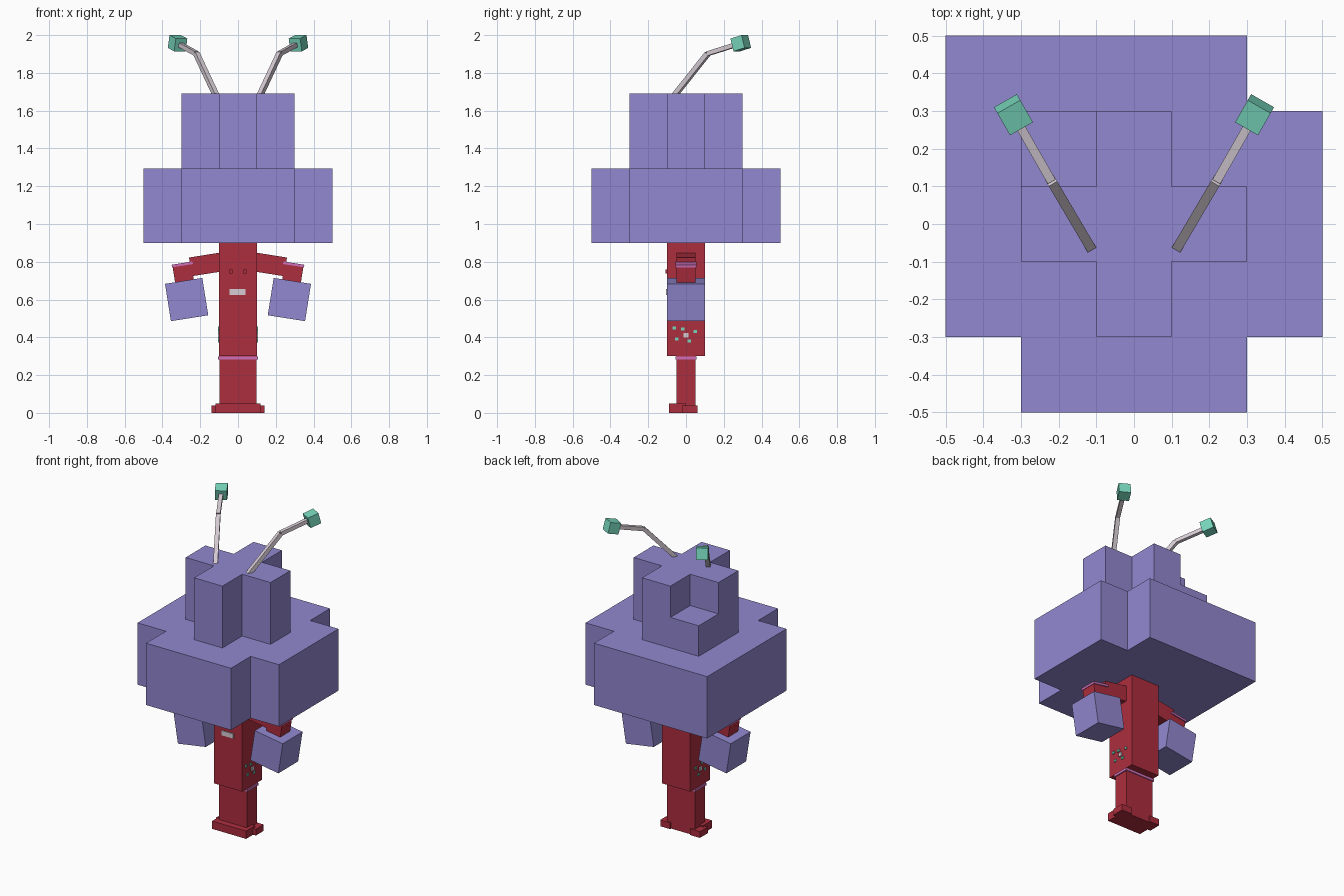
import bpy, bmesh, math
from mathutils import Vector, Matrix

cube = bpy.data.objects.get("Cube")
if cube:
    bpy.data.objects.remove(cube, do_unlink=True)


def material(name, rgb):
    lin = [(c / 255 / 12.92) if c < 11 else ((c / 255 + 0.055) / 1.055) ** 2.4 for c in rgb]
    m = bpy.data.materials.new(name)
    m.use_nodes = True
    m.diffuse_color = (*lin, 1)
    m.node_tree.nodes["Principled BSDF"].inputs["Base Color"].default_value = (*lin, 1)
    return m


PURPLE = material("purple", (146, 136, 208))
RED = material("red", (174, 46, 62))
GREY = material("light grey", (214, 204, 212))
TEAL = material("teal", (118, 212, 186))
PINK = material("pink", (208, 112, 184))


def finish(name, bm, mat):
    bmesh.ops.recalc_face_normals(bm, faces=bm.faces)
    me = bpy.data.meshes.new(name)
    bm.to_mesh(me)
    bm.free()
    me.materials.append(mat)
    ob = bpy.data.objects.new(name, me)
    bpy.context.collection.objects.link(ob)
    return ob


def box(name, centre, size, mat, rot=None):
    """Box of a given size, turned by rot, then moved to centre."""
    bm = bmesh.new()
    rot = rot or Matrix.Identity(4)
    m = Matrix.Translation(centre) @ rot @ Matrix.Diagonal((*size, 1))
    bmesh.ops.create_cube(bm, size=1, matrix=m)
    return finish(name, bm, mat)


def prism(name, outline, z0, z1, mat):
    """Outline in plan, extruded from z0 to z1."""
    bm = bmesh.new()
    face = bm.faces.new([bm.verts.new((x, y, z0)) for x, y in outline])
    top = bmesh.ops.extrude_face_region(bm, geom=[face])["geom"]
    verts = [v for v in top if isinstance(v, bmesh.types.BMVert)]
    bmesh.ops.translate(bm, verts=verts, vec=(0, 0, z1 - z0))
    return finish(name, bm, mat)


def bar(name, p, q, width, mat):
    """Square bar from p to q; returns its rotation."""
    p, q = Vector(p), Vector(q)
    rot = (q - p).to_track_quat('Y', 'Z').to_matrix().to_4x4()
    box(name, (p + q) / 2, (width, (q - p).length, width), mat, rot)
    return rot


def cross(a, b):
    """Square of half-size b with three notched corners; back right stays full."""
    return [(-b, b), (a, b), (a, a), (b, a), (b, -a), (a, -a),
            (a, -b), (-a, -b), (-a, -a), (-b, -a)]


# Mushroom cap: wide lower tier, plus-shaped upper tier with a half-height corner
prism("cap_brim", cross(0.3, 0.5), 0.9, 1.295, PURPLE)
plus = cross(0.1, 0.3)
plus[0:1] = [(-0.3, 0.1), (-0.1, 0.1), (-0.1, 0.3)]
prism("cap_crown", plus, 1.295, 1.69, PURPLE)
box("cap_corner_step", (-0.2, 0.2, 1.3925), (0.2, 0.2, 0.195), PURPLE)

# Stalk body, legs and belt
box("body", (0, 0, 0.6), (0.2, 0.2, 0.6), RED)
box("legs", (0, 0, 0.15), (0.196, 0.1, 0.3), RED)
box("belt", (0, 0, 0.291), (0.21, 0.11, 0.016), PINK)

# Mouth
box("mouth", (-0.002, -0.102, 0.64), (0.084, 0.008, 0.03), GREY)

# Front foot plate
box("foot_plate", (0, -0.045, 0.025), (0.24, 0.09, 0.05), RED)

# Spots on each side of the body, as (y, z)
spots = [(-0.062, 0.45), (-0.018, 0.444), (0.048, 0.432), (-0.048, 0.39), (0.018, 0.38)]

for side, s in (("left", 1), ("right", -1)):
    tilt = Matrix.Rotation(math.radians(9 * s), 4, 'Y')

    # Eye and foot
    box(side + "_eye", (0.036 * s, -0.103, 0.748), (0.016, 0.012, 0.02), RED)
    box(side + "_foot", (0.105 * s, 0.02, 0.02), (0.07, 0.08, 0.04), RED)

    # Spot cluster around a grey centre
    for i, (y, z) in enumerate(spots):
        box(f"{side}_spot_{i + 1}", (0.101 * s, y, z), (0.008, 0.018, 0.016), TEAL)
    box(side + "_spot_centre", (0.102 * s, 0, 0.41), (0.01, 0.024, 0.024), GREY)

    # Arm, cuff and hand
    box(side + "_upper_arm", (0.17 * s, 0, 0.786), (0.165, 0.1, 0.1), RED, tilt)
    box(side + "_forearm", (0.29 * s, 0, 0.738), (0.1, 0.1, 0.1), RED, tilt)
    box(side + "_cuff", (0.295 * s, 0, 0.786), (0.112, 0.112, 0.014), PINK, tilt)
    box(side + "_hand", (0.272 * s, 0, 0.6), (0.2, 0.2, 0.2), PURPLE, tilt)

    # Bent antenna with a cube tip
    base, elbow, tip = (0.112 * s, -0.068, 1.672), (0.22 * s, 0.115, 1.902), (0.32 * s, 0.29, 1.957)
    bar(side + "_antenna_lower", base, elbow, 0.026, GREY)
    rot = bar(side + "_antenna_upper", elbow, tip, 0.024, GREY)
    box(side + "_antenna_tip", tip, (0.07, 0.07, 0.07), TEAL, rot)
